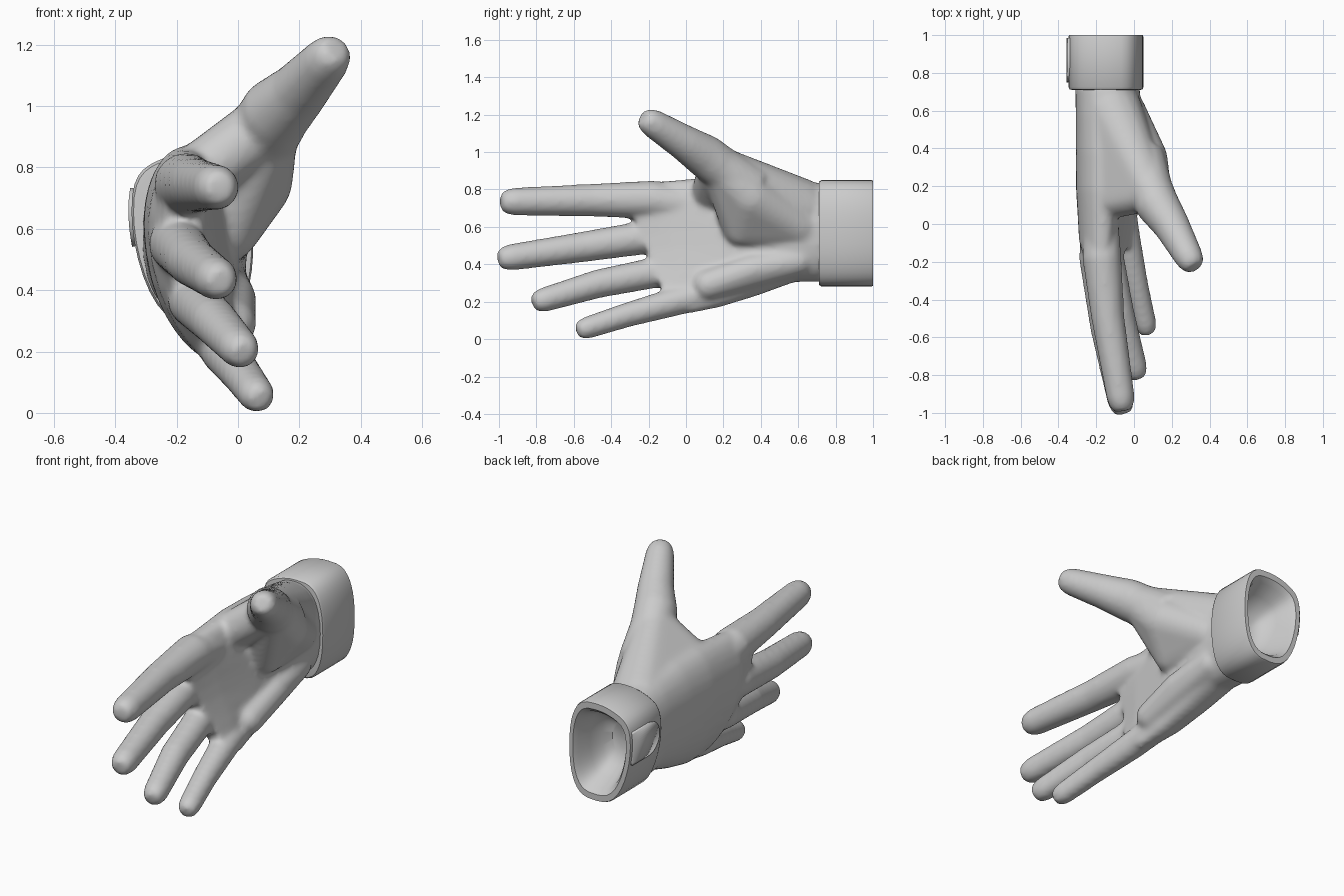
import bpy, bmesh, math
from mathutils import Vector

if "Cube" in bpy.data.objects:
    bpy.data.objects.remove(bpy.data.objects["Cube"])

grey = bpy.data.materials.new("grey")
grey.diffuse_color = (0.6, 0.6, 0.6, 1)
grey.use_nodes = True
grey.node_tree.nodes["Principled BSDF"].inputs["Base Color"].default_value = grey.diffuse_color


def loft(bm, rings):
    """Skin a list of equal-length rings of points, capping both ends."""
    vs = [[bm.verts.new(p) for p in r] for r in rings]
    n = len(vs[0])
    for a, b in zip(vs, vs[1:]):
        for i in range(n):
            j = (i + 1) % n
            bm.faces.new((a[i], a[j], b[j], b[i]))
    bm.faces.new(vs[0])
    bm.faces.new(vs[-1])


def digit(bm, *path, n=16):
    """Round tube through points (x, y, z, radius) with a blunt domed tip."""
    pts = [Vector(p[:3]) for p in path]
    radii = [p[3] for p in path]
    end, r = pts[-1], radii[-1]
    d = (end - pts[-2]).normalized()
    for step, shrink in ((0.6, 0.85), (0.95, 0.58)):
        pts.append(end + d * r * step)
        radii.append(r * shrink)
    rings = []
    for i, p in enumerate(pts):
        t = (pts[min(i + 1, len(pts) - 1)] - pts[max(i - 1, 0)]).normalized()
        u = t.cross(Vector((0, 0, 1))).normalized()
        v = u.cross(t)
        rings.append([p + radii[i] * (math.cos(a) * u + math.sin(a) * v)
                      for a in (2 * math.pi * k / n for k in range(n))])
    loft(bm, rings)


def muscle(bm, *balls, n=120):
    """Convex mass stretched around balls (x, y, z, radius)."""
    verts = []
    for x, y, z, r in balls:
        for k in range(n):
            h = 1 - 2 * (k + 0.5) / n
            w, a = math.sqrt(1 - h * h), k * 2.39996
            verts.append(bm.verts.new((x + r * w * math.cos(a),
                                       y + r * w * math.sin(a), z + r * h)))
    res = bmesh.ops.convex_hull(bm, input=verts)
    loose = [v for v in verts if v.is_valid and not v.link_faces]
    bmesh.ops.delete(bm, geom=loose, context='VERTS')


def spow(v, e):
    return math.copysign(abs(v) ** e, v)


def finish(bm, name, angle=40):
    bmesh.ops.recalc_face_normals(bm, faces=bm.faces[:])
    me = bpy.data.meshes.new(name)
    bm.to_mesh(me)
    bm.free()
    me.shade_smooth()
    me.set_sharp_from_angle(angle=math.radians(angle))
    me.materials.append(grey)
    ob = bpy.data.objects.new(name, me)
    bpy.context.collection.objects.link(ob)
    return ob


# Palm: y, centre x, centre z, half thickness, half height, arch
bm = bmesh.new()
palm = [(0.73, -0.14, 0.57, 0.172, 0.262, 0.0),
        (0.58, -0.14, 0.58, 0.168, 0.275, 0.01),
        (0.38, -0.155, 0.55, 0.15, 0.318, 0.03),
        (0.18, -0.165, 0.52, 0.135, 0.35, 0.05),
        (-0.06, -0.17, 0.49, 0.11, 0.352, 0.07),
        (-0.21, -0.16, 0.475, 0.07, 0.30, 0.07)]
rings = []
for y, cx, cz, a, b, arch in palm:
    skew = max(0, 0.18 - y)     # knuckle line slants towards the index finger
    ring = []
    for k in range(32):
        t = 2 * math.pi * k / 32
        v = spow(math.sin(t), 0.85)
        x = cx + a * spow(math.cos(t), 0.85) + arch * (v * v - v)
        ring.append((x, y - skew * b * v, cz + b * v))
    rings.append(ring)
loft(bm, rings)

# Web from wrist to thumb to index knuckle, ball of the thumb, heel of the hand
muscle(bm, (-0.12, 0.60, 0.70, 0.165), (0.085, 0.17, 0.93, 0.105),
       (-0.17, 0.12, 0.745, 0.10))
muscle(bm, (0.045, 0.34, 0.76, 0.135), (-0.06, 0.60, 0.60, 0.12),
       (-0.04, 0.30, 0.60, 0.11), (0.08, 0.20, 0.90, 0.115))
muscle(bm, (-0.05, 0.60, 0.42, 0.085), (-0.025, 0.35, 0.37, 0.085),
       (-0.025, 0.12, 0.29, 0.085))

# Index, middle, ring and little fingers
digit(bm, (-0.18, 0.25, 0.68, 0.08), (-0.17, -0.18, 0.745, 0.104),
      (-0.138, -0.50, 0.743, 0.088), (-0.07, -0.92, 0.735, 0.075))
digit(bm, (-0.19, 0.20, 0.58, 0.08), (-0.20, -0.18, 0.55, 0.092),
      (-0.15, -0.55, 0.493, 0.082), (-0.07, -0.938, 0.437, 0.071))
digit(bm, (-0.16, 0.20, 0.42, 0.08), (-0.145, -0.13, 0.363, 0.084),
      (-0.075, -0.47, 0.296, 0.077), (0.005, -0.76, 0.21, 0.066))
digit(bm, (-0.09, 0.25, 0.28, 0.08), (-0.045, -0.06, 0.20, 0.077),
      (0.01, -0.32, 0.128, 0.066), (0.06, -0.53, 0.06, 0.06))
# Thumb
digit(bm, (0.035, 0.35, 0.80, 0.13), (0.09, 0.18, 0.92, 0.118),
      (0.125, 0.10, 0.98, 0.117), (0.20, -0.01, 1.05, 0.097),
      (0.29, -0.175, 1.152, 0.077))

# Fuse everything into one smooth skin
hand = finish(bm, "hand")
m = hand.modifiers.new("fuse", 'REMESH')
m.mode = 'VOXEL'
m.voxel_size = 0.014
m.use_smooth_shade = True
m = hand.modifiers.new("soften", 'SMOOTH')
m.factor = 0.5
m.iterations = 10


# Cuff: flatter on the palm side, with a hollow at the open end
def cuff_point(t, s, y):
    c, d = math.cos(t), math.sin(t)
    e = 0.6 if c > 0 else 0.88
    half = 0.175 if c > 0 else 0.222
    f = 1.0 if c < 0 and d < 0 else 0.88
    lift = 0.09 * max(0, -c) * (1 - d * d)
    return Vector((-0.125 + s * half * spow(c, e), y,
                   0.566 + s * (0.285 * spow(d, f) + lift)))


bm = bmesh.new()
profile = [(0.90, 0.71), (0.97, 0.712), (1.0, 0.725), (1.0, 0.99), (0.985, 1.0),
           (0.86, 1.0), (0.77, 0.97), (0.66, 0.89), (0.50, 0.82), (0.28, 0.78)]
loft(bm, [[cuff_point(2 * math.pi * k / 40, s, y) for k in range(40)]
          for s, y in profile])
finish(bm, "cuff", 45)

# Cuff tab: thin strap with a rounded end on the back of the hand
bm = bmesh.new()
rows = []
for i in range(17):
    u = -1 + i / 8
    t = math.pi + 0.05 + 0.3 * u
    y0 = 0.75 + 0.08 * (1 - math.sqrt(max(0, 1 - u * u)))
    rows.append([bm.verts.new(cuff_point(t, 1.005, y)) for y in (y0, 0.985)])
for a, b in zip(rows, rows[1:]):
    bm.faces.new((a[0], a[1], b[1], b[0]))
tab = finish(bm, "cuff_tab")
m = tab.modifiers.new("thickness", 'SOLIDIFY')
m.thickness = 0.018
m.offset = 0
